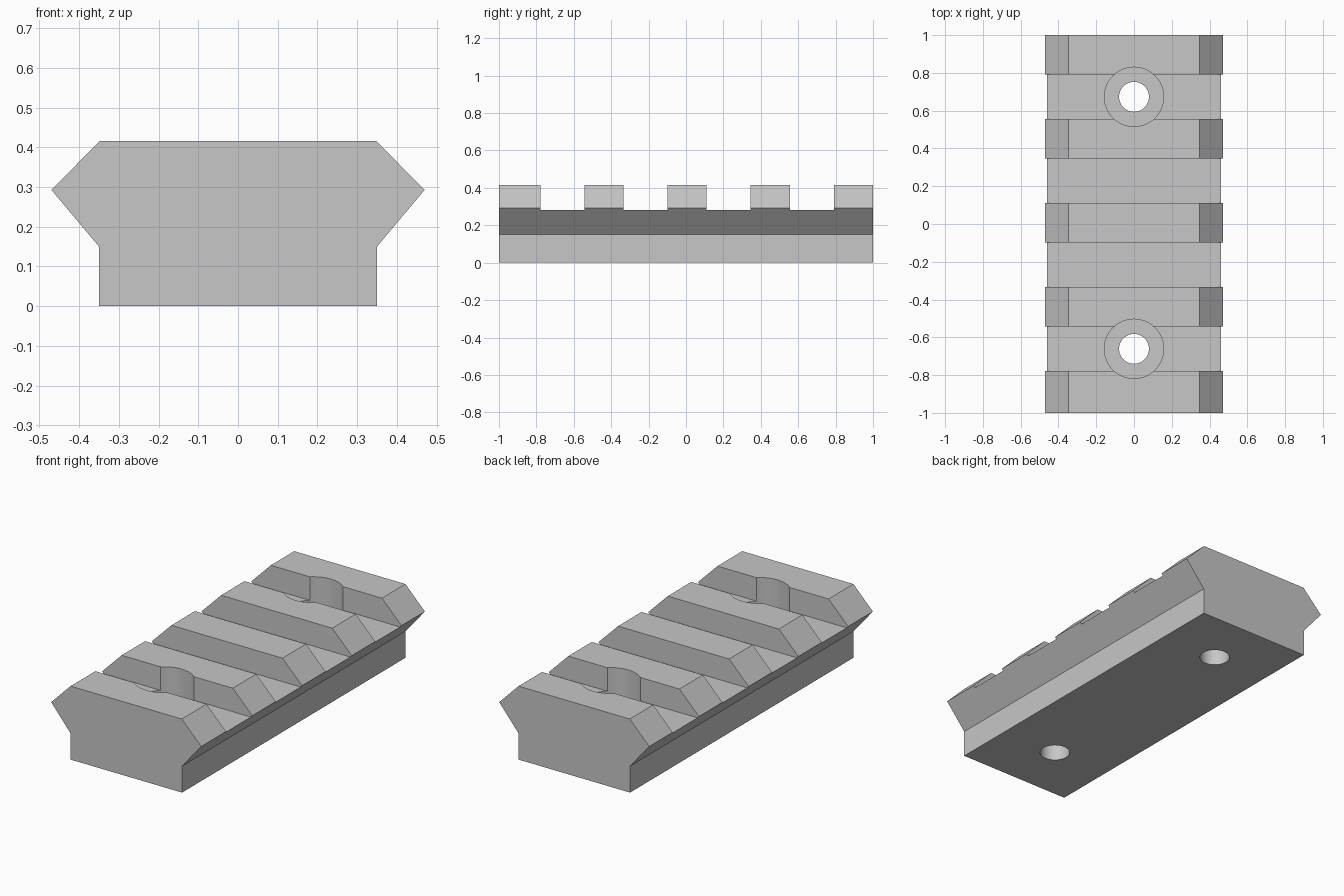
import bpy
import bmesh
from mathutils import Matrix

cube = bpy.data.objects.get("Cube")
if cube:
    bpy.data.objects.remove(cube, do_unlink=True)

# Plain grey metal
grey = bpy.data.materials.new("plain_grey")
grey.use_nodes = True
grey.diffuse_color = (0.57, 0.57, 0.57, 1)
grey.node_tree.nodes["Principled BSDF"].inputs["Base Color"].default_value = grey.diffuse_color

TOP, SLOT_FLOOR, RECESS_FLOOR = 0.416, 0.283, 0.22
SLOT_WIDTH = 0.235
SLOTS = [-0.661 + 0.4447 * i for i in range(4)]


def make_object(name, bm):
    mesh = bpy.data.meshes.new(name)
    bmesh.ops.recalc_face_normals(bm, faces=bm.faces)
    bm.to_mesh(mesh)
    bm.free()
    mesh.materials.append(grey)
    obj = bpy.data.objects.new(name, mesh)
    bpy.context.collection.objects.link(obj)
    return obj


def box_cutter(y):
    bm = bmesh.new()
    place = Matrix.Translation((0, y, SLOT_FLOOR + 0.25)) @ Matrix.Diagonal((2, SLOT_WIDTH, 0.5, 1))
    bmesh.ops.create_cube(bm, size=1, matrix=place)
    return make_object("slot_cutter", bm)


def round_cutter(y, radius, bottom):
    bm = bmesh.new()
    bmesh.ops.create_cone(bm, cap_ends=True, segments=64, radius1=radius, radius2=radius,
                          depth=1, matrix=Matrix.Translation((0, y, bottom + 0.5)))
    return make_object("hole_cutter", bm)


# Rail body: half profile mirrored, then extruded along y
half = [(0.35, 0), (0.35, 0.15), (0.47, 0.293), (0.348, TOP)]
profile = half + [(-x, z) for x, z in reversed(half)]
bm = bmesh.new()
face = bm.faces.new([bm.verts.new((x, -1, z)) for x, z in profile])
extruded = bmesh.ops.extrude_face_region(bm, geom=[face])["geom"]
bmesh.ops.translate(bm, vec=(0, 2, 0), verts=[g for g in extruded if isinstance(g, bmesh.types.BMVert)])
rail = make_object("slotted_rail", bm)

# Cross slots, screw head recesses and through holes
cutters = [box_cutter(y) for y in SLOTS]
for y in (SLOTS[0], SLOTS[-1]):
    cutters.append(round_cutter(y, 0.157, RECESS_FLOOR))
    cutters.append(round_cutter(y, 0.079, -0.2))

bpy.ops.object.select_all(action="DESELECT")
bpy.context.view_layer.objects.active = rail
rail.select_set(True)
for cutter in cutters:
    cut = rail.modifiers.new("cut", "BOOLEAN")
    cut.operation = "DIFFERENCE"
    cut.solver = "EXACT"
    cut.object = cutter
    bpy.ops.object.modifier_apply(modifier=cut.name)
    bpy.data.objects.remove(cutter, do_unlink=True)

# Smooth hole walls, crisp edges
bpy.ops.object.shade_smooth_by_angle()
